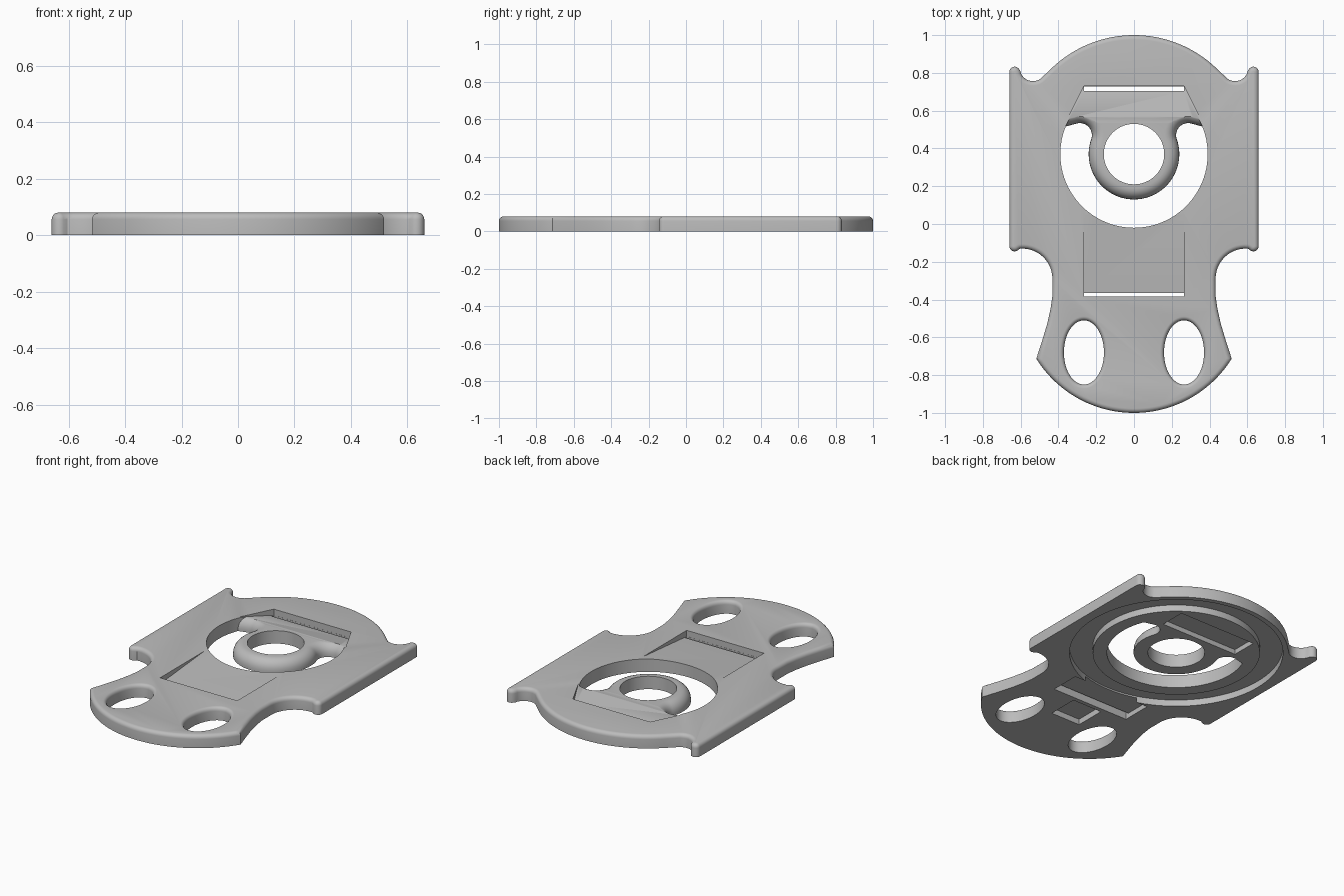
import bpy, bmesh
from math import sin, cos, pi, radians
from mathutils import Vector

cube = bpy.data.objects.get("Cube")
if cube:
    bpy.data.objects.remove(cube, do_unlink=True)

T = 0.08              # plate thickness
HUB = (0, 0.37)       # centre of the round opening

grey = bpy.data.materials.new("plain grey")
grey.use_nodes = True
grey.diffuse_color = (0.5, 0.5, 0.5, 1)
grey.node_tree.nodes["Principled BSDF"].inputs["Base Color"].default_value = (0.5, 0.5, 0.5, 1)


def arc(c, r, a0, a1, n, ry=None):
    angles = [radians(a0 + (a1 - a0) * i / n) for i in range(n + 1)]
    return [(c[0] + r * cos(a), c[1] + (ry or r) * sin(a)) for a in angles]


def ring(c, r, ry=None, n=64):
    return arc(c, r, 0, 360, n, ry)[:-1]


def mirrored(half):
    """Close a +x half path, given counter-clockwise."""
    return half + [(-x, y) for x, y in reversed(half) if abs(x) > 1e-5]


def inset(pts, d):
    """Move an outline inward by d with mitred corners."""
    out = []
    for i, p in enumerate(pts):
        p = Vector(p)
        before = (p - Vector(pts[i - 1])).normalized()
        after = (Vector(pts[(i + 1) % len(pts)]) - p).normalized()
        side = Vector((-before.y - after.y, before.x + after.x))
        out.append(tuple(p + side * d / (1 + before.dot(after))))
    return out


def loft(name, levels):
    """Solid through matching outlines, given as (z, points) from low to high."""
    bm = bmesh.new()
    rows = [[bm.verts.new((x, y, z)) for x, y in pts] for z, pts in levels]
    for a, b in zip(rows, rows[1:]):
        for i in range(len(a)):
            j = (i + 1) % len(a)
            bm.faces.new((a[i], a[j], b[j], b[i]))
    bm.faces.new(rows[0][::-1])
    bm.faces.new(rows[-1])
    me = bpy.data.meshes.new(name)
    bm.to_mesh(me)
    bm.free()
    me.materials.append(grey)
    ob = bpy.data.objects.new(name, me)
    bpy.context.collection.objects.link(ob)
    return ob


def box(name, w, y0, y1, z0, z1):
    pts = [(-w, y0), (w, y0), (w, y1), (-w, y1)]
    return loft(name, [(z0, pts), (z1, pts)])


def volume(me):
    bm = bmesh.new()
    bm.from_mesh(me)
    v = bm.calc_volume(signed=True)
    bm.free()
    return v


def cut(target, cutter):
    """Subtract the cutter, trying each solver until the volume is sensible."""
    before = volume(target.data)
    mod = target.modifiers.new("cut", 'BOOLEAN')
    mod.operation = 'DIFFERENCE'
    mod.object = cutter
    for solver in ('EXACT', 'MANIFOLD', 'FLOAT'):
        mod.solver = solver
        bpy.context.view_layer.update()
        dg = bpy.context.evaluated_depsgraph_get()
        me = bpy.data.meshes.new_from_object(target.evaluated_get(dg), depsgraph=dg)
        if 0.1 * before < volume(me) < 0.99999 * before:
            target.data = me
            break
    target.modifiers.remove(mod)
    bpy.data.objects.remove(cutter, do_unlink=True)


def ramp(name, y0, w0, z0, y1, w1, z1):
    """Wedge cutter whose floor runs from z0 at y0 to z1 at y1."""
    ob = box(name, 1, 0, 1, 0, 1)
    for v in ob.data.vertices:
        y, w, z = (y0, w0, z0) if v.co.y < 0.5 else (y1, w1, z1)
        v.co = (v.co.x * w, y, z if v.co.z < 0.5 else 0.15)
    return ob


# Plate outline: round front, concave waist, straight sides, ears, round back
half = arc((0, -0.39), 0.61, -90, -32, 24)
half += [(0.487, -0.62), (0.46, -0.53), (0.442, -0.45), (0.432, -0.38), (0.432, -0.31)]
half += arc((0.592, -0.29), 0.16, 180, 86, 14)
half += arc((0.632, -0.117), 0.028, -120, 0, 8)
half += arc((0.632, 0.805), 0.028, 0, 135, 8)
half += arc((0.535, 0.825), 0.069, -10, -125, 10)
half += arc(HUB, 0.63, 47, 90, 24)
outline = mirrored(half)

# Plate with a rounded upper rim
R = 0.024
levels = [(0, outline)]
for i in range(6):
    a = i / 5 * pi / 2
    levels.append((T - R + R * sin(a), inset(outline, R * (1 - cos(a)))))
plate = loft("plate", levels)

# Crescent opening: a disc less a tongue that carries the hub
ARM, HUB_R, ARM_R = (0.287, 0.47), 0.24, 0.064


def tongue(d):
    pts = arc(HUB, HUB_R - d, -90, 19.2, 28)
    pts += arc(ARM, ARM_R + d, 199.2, 75, 20)[1:]
    x, y = pts[-1]
    return mirrored(pts + [(x + 0.4, y - 0.107), (x + 0.4, 1.2), (0, 1.2)])


levels = [(-0.1, tongue(0)), (0.015, tongue(0))]
for i in range(1, 7):
    a = i / 6 * pi / 2
    levels.append((0.015 + (T - 0.015) * sin(a), tongue(0.06 * (1 - cos(a)))))
levels.append((0.2, tongue(0.06)))
crescent = loft("crescent_cutter", [(z, ring(HUB, 0.39, n=96)) for z in (-0.05, 0.15)])
cut(crescent, loft("tongue_cutter", levels))
cut(plate, crescent)

# Hole through the hub
cut(plate, loft("hub_hole", [(z, ring(HUB, 0.16)) for z in (-0.1, 0.2)]))

# Oval finger holes with a rounded upper lip
for s in (-1, 1):
    c = (s * 0.265, -0.68)
    rows = [(-0.1, ring(c, 0.106, 0.17))]
    for i in range(6):
        a = i / 5 * pi / 2
        d = 0.021 * (1 - cos(a))
        rows.append((T - R + R * sin(a), ring(c, 0.106 + d, 0.17 + d)))
    rows.append((0.2, ring(c, 0.127, 0.191)))
    cut(plate, loft("oval_hole", rows))

# Strap ramps on top, with narrow slots at their deep ends
cut(plate, ramp("front_ramp", -0.385, 0.265, 0.042, 0.06, 0.265, T + 0.001))
cut(plate, ramp("back_ramp", 0.53, 0.365, T + 0.001, 0.73, 0.265, 0.042))
cut(plate, box("front_slot", 0.264, -0.384, -0.364, -0.1, 0.2))
cut(plate, box("back_slot", 0.264, 0.705, 0.729, -0.1, 0.2))

# Underside: ring groove, strap pockets and a small pocket
groove = loft("groove", [(z, ring(HUB, 0.6, n=96)) for z in (-0.1, 0.04)])
cut(groove, loft("groove_core", [(z, ring(HUB, 0.47, n=96)) for z in (-0.2, 0.2)]))
cut(plate, groove)
cut(plate, box("front_pocket", 0.263, -0.383, -0.2, -0.1, 0.03))
cut(plate, box("back_pocket", 0.263, 0.57, 0.728, -0.1, 0.03))
cut(plate, box("small_pocket", 0.1, -0.6, -0.41, -0.1, 0.035))

bpy.ops.object.select_all(action='DESELECT')
plate.select_set(True)
bpy.context.view_layer.objects.active = plate
bpy.ops.object.shade_smooth_by_angle(angle=radians(35))
